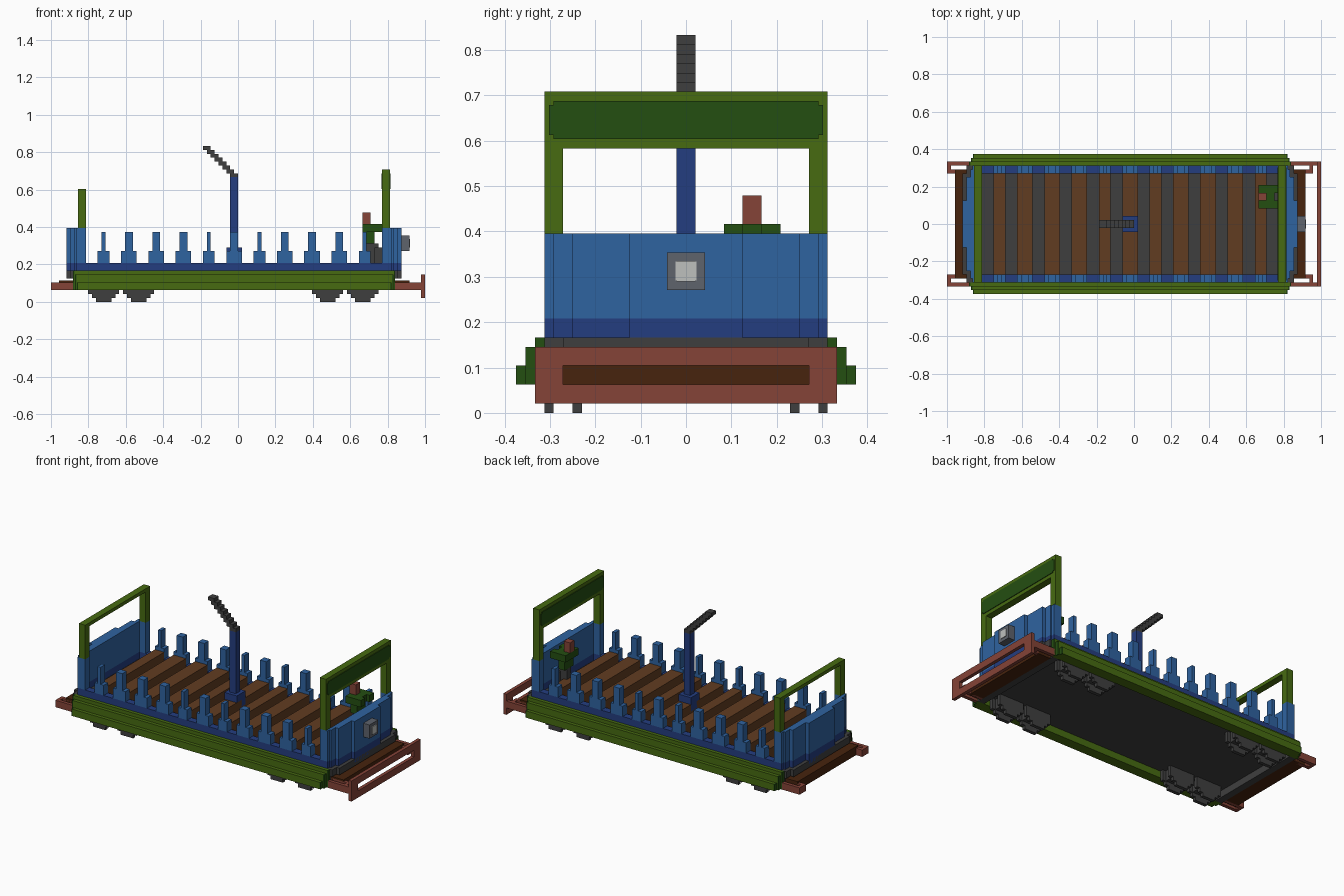
import bpy, bmesh

cube = bpy.data.objects.get("Cube")
if cube:
    bpy.data.objects.remove(cube, do_unlink=True)

U = 1 / 48      # building block size
CX = -1         # car centre along x, in blocks


def lin(h):
    out = []
    for i in (0, 2, 4):
        c = int(h[i:i + 2], 16) / 255
        out.append(c / 12.92 if c < 0.04045 else ((c + 0.055) / 1.055) ** 2.4)
    return (*out, 1)


def material(name, hexcode):
    m = bpy.data.materials.new(name)
    m.use_nodes = True
    m.diffuse_color = lin(hexcode)
    m.node_tree.nodes["Principled BSDF"].inputs["Base Color"].default_value = lin(hexcode)
    return m


OLIVE = material("olive green", "476B11")
GREEN = material("dark green", "244E11")
BLUE = material("light blue", "2F63A0")
NAVY = material("navy blue", "243D80")
RED = material("rust red", "854337")
BROWN = material("bench wood", "613C21")
DARKBROWN = material("dark wood", "47230D")
GREY = material("dark grey", "3F3F3F")
STEEL = material("lamp grey", "5E636C")
LENS = material("lens white", "BEC0BE")


def part(name, mat, boxes):
    """One object from boxes (x0, x1, y0, y1, z0, z1) in blocks from the car centre."""
    bm = bmesh.new()
    for b in boxes:
        verts = bmesh.ops.create_cube(bm, size=1)["verts"]
        for v in verts:
            for i in range(3):
                lo, hi = b[2 * i], b[2 * i + 1]
                v.co[i] = ((lo + hi) / 2 + v.co[i] * (hi - lo) + (CX if i == 0 else 0)) * U
    mesh = bpy.data.meshes.new(name)
    bm.to_mesh(mesh)
    bm.free()
    mesh.materials.append(mat)
    ob = bpy.data.objects.new(name, mesh)
    bpy.context.collection.objects.link(ob)
    return ob


def sides(boxes):
    return boxes + [(a, b, -d, -c, e, f) for a, b, c, d, e, f in boxes]


def ends(boxes):
    return boxes + [(-b, -a, c, d, e, f) for a, b, c, d, e, f in boxes]


# Chassis with stepped ends
part("chassis", GREY, [(-41, 41, -15, 15, 5, 8)]
     + ends([(41, 42, -15, 15, 6, 8), (42, 43, -13, 13, 6, 8)])
     + ends([(39, 41, -15, 15, 3, 5)]))
part("end_beam", DARKBROWN, ends([(41, 45, -14, 14, 3, 5.5)]))

# Stepped side skirts with dark end plates
layers = [(15, 16, 8, 41), (16, 17, 7, 40.5), (17, 18, 5, 40)]
part("side_skirt", OLIVE, sides([(-x, x, a, b, 3, z) for a, b, z, x in layers]))
part("skirt_end_plate", GREEN, ends(sides([(x, x + .35, a, b, 3, z) for a, b, z, x in layers])))

# Wheels: stepped discs in pairs with an axle box between
wheels, axle_boxes = [], []
for x in (-33.5, -24.5, 24, 33):
    for y in (11, 14):
        wheels += sides([(x - w, x + w, y, y + 1, z, z + 1)
                         for z, w in enumerate((2, 3, 4, 4, 4))])
    axle_boxes += sides([(x - 3, x + 3, 12, 14, 2, 5)])
part("wheels", GREY, wheels)
part("axle_boxes", GREY, axle_boxes)

# Buffer brackets and front bumper frame
part("buffer_brackets", RED, ends(sides([
    (41, 47, 15, 16, 3, 5), (41, 47, 13, 14, 3, 5), (46, 47, 14, 15, 3, 5)])))
part("bumper", RED, [(48, 49, -16, 16, 1, 3), (48, 49, -16, 16, 5, 7)]
     + sides([(48, 49, 13, 16, 3, 5), (47, 48, 15, 16, 3, 5)]))

# Curved end walls, navy below and light blue above
wall_steps = [(0, 6, 43, 7), (6, 12, 42, 8), (12, 14, 41, 8)]
part("end_wall_base", NAVY, ends(sides([(40, x, a, b, z, 10) for a, b, x, z in wall_steps]
                                       + [(38, 40.5, 13, 15, 8, 10)])))
part("end_wall", BLUE, ends(sides([(40, x, a, b, 10, 19) for a, b, x, z in wall_steps]
                                  + [(38, 40.5, 13, 15, 10, 19)])))

# Hoops over both ends
part("tall_hoop", OLIVE, sides([(38, 40, 13, 15, 19, 34)]) + [(38, 40, -13, 13, 28, 34)])
part("low_hoop", OLIVE, sides([(-40, -38, 13, 15, 19, 29)]) + [(-40, -38, -13, 13, 28, 29)])
part("hoop_sign_panel", GREEN, [
    box for x in (37.8, 40) for box in
    ((x, x + .2, -14, 14, 29, 33), (x, x + .2, -14.5, 14.5, 29.4, 32.6))])

# Side sills, benches and their stepped ends
part("side_sill", NAVY, sides([(-38, 38, 13, 15, 8, 10)]))
seats, seat_ends, posts = [], [], []
for c, narrow in ((0, 0), (6.5, 1), (13, 0), (20, 0), (27, 0), (33.5, 1)):
    for x in {c, -c}:
        w, p = (1.5, .5) if narrow else (2, 1)
        seats.append((x - w, x + w, -13, 13, 8, 12))
        seat_ends += sides([(x - w, x + w, 13, 15, 10, 13)])
        posts += sides([(x - p, x + p, 13, 15, 13, 18)])
part("bench_seats", BROWN, seats)
part("bench_ends", BLUE, seat_ends)
part("bench_posts", BLUE, posts)

# Trolley pole with a stepped arm
part("pole", NAVY, [(-2, 2, -2, 2, 10, 14), (-1, 1, -1, 1, 14, 32)])
part("pole_arm", GREY, [(-1 - k, 1 - k, -1, 1, 32 + k, 33 + k) for k in range(8)])

# Driver's controls
part("control_box", GREEN, [(33, 37, 4, 10, 18, 20), (34, 36, 5, 9, 15, 18),
                            (36, 38, 4, 6, 18, 20), (36, 38, 8, 10, 18, 20)])
part("control_stand", GREY, [(34, 37, 6, 8, 8, 15), (36, 38, 5, 9, 10, 14)])
part("control_handle", RED, [(33, 35, 6, 8, 20, 23)])

# Headlamp
part("lamp_housing", STEEL, [(43, 45, -2, 2, 13, 17)])
part("lamp_lens", LENS, [(45, 45.2, -1, 1, 13.9, 16.1), (45, 45.15, -1.1, 1.1, 14, 16)])
